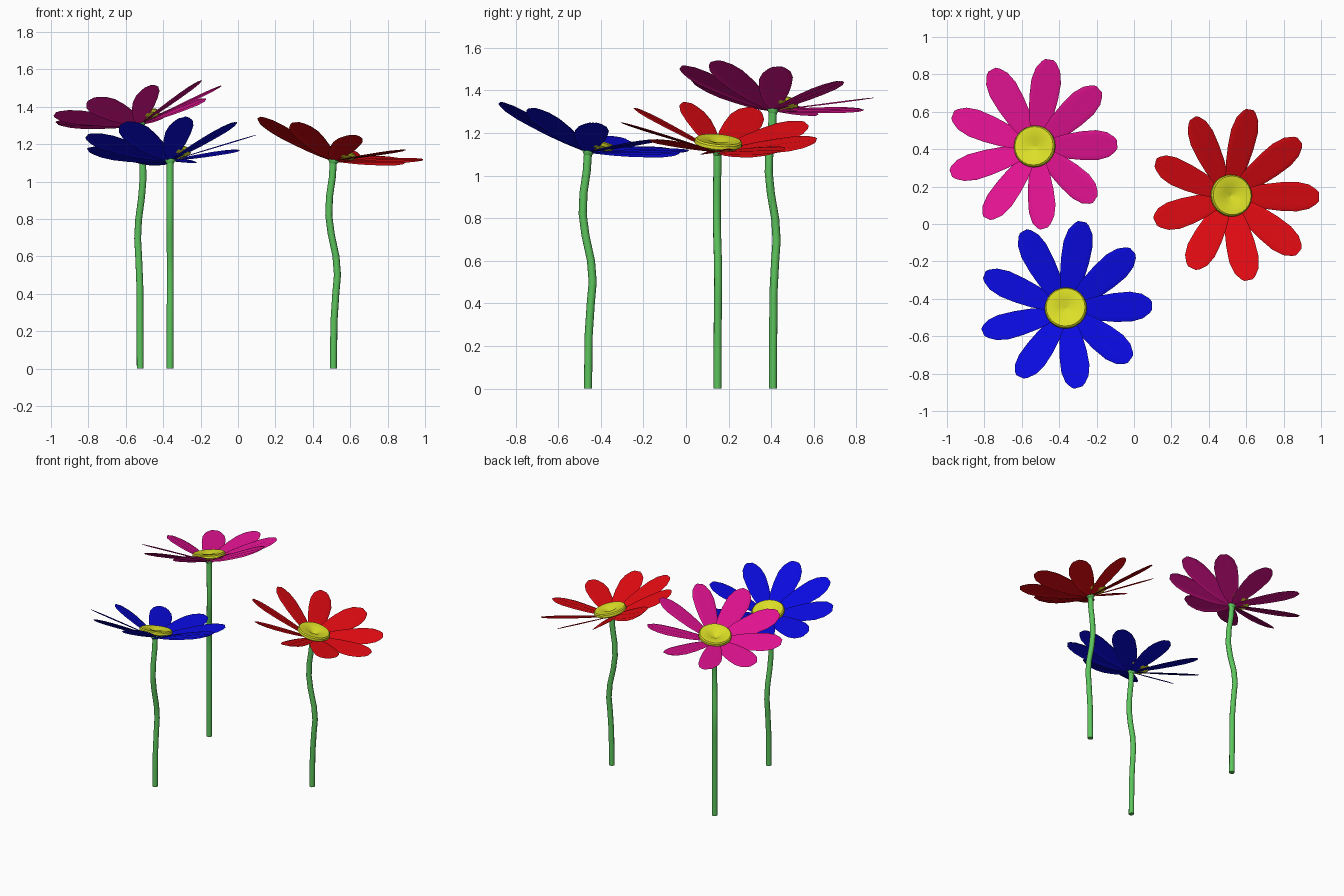
import bpy, bmesh, math
from mathutils import Matrix, Vector

if "Cube" in bpy.data.objects:
    bpy.data.objects.remove(bpy.data.objects["Cube"])

TILT = math.radians(14.5)     # flower head lean
CUP = math.radians(14.5)      # petal rise above the head plane
ROLL = math.radians(14)       # pinwheel twist of each petal


def material(name, rgb):
    m = bpy.data.materials.new(name)
    m.diffuse_color = (*rgb, 1)
    m.use_nodes = True
    m.node_tree.nodes["Principled BSDF"].inputs["Base Color"].default_value = m.diffuse_color
    return m


def finish(bm, name, mat, matrix, angle=50):
    bmesh.ops.recalc_face_normals(bm, faces=bm.faces)
    me = bpy.data.meshes.new(name)
    bm.to_mesh(me)
    bm.free()
    me.materials.append(mat)
    ob = bpy.data.objects.new(name, me)
    ob.matrix_world = matrix
    bpy.context.collection.objects.link(ob)
    bpy.ops.object.select_all(action='DESELECT')
    ob.select_set(True)
    bpy.context.view_layer.objects.active = ob
    bpy.ops.object.shade_smooth_by_angle(angle=math.radians(angle))
    return ob


def skin(bm, rings, closed):
    # bridge consecutive rows of points with quads
    rows = [[bm.verts.new(p) for p in r] for r in rings]
    n = len(rows[0])
    for a, b in zip(rows, rows[1:]):
        for i in range(n if closed else n - 1):
            j = (i + 1) % n
            bm.faces.new((a[i], a[j], b[j], b[i]))
    return rows


def circle(r, z, n, x=0):
    return [(x + r * math.cos(2 * math.pi * i / n), r * math.sin(2 * math.pi * i / n), z)
            for i in range(n)]


def lathe(name, profile, n, mat, matrix):
    bm = bmesh.new()
    rows = skin(bm, [circle(r, z, n) for r, z in profile], True)
    bm.faces.new(rows[0])
    bm.faces.new(rows[-1])
    return finish(bm, name, mat, matrix, 35)


# distance along petal, half width
OUTLINE = [(.015, .016), (.06, .032), (.11, .050), (.18, .066), (.27, .077), (.36, .080),
           (.425, .066), (.465, .040), (.480, .022)]


def petals(name, mat, matrix):
    # nine pleated petals around the head
    bm = bmesh.new()
    for k in range(9):
        rot = (Matrix.Rotation(math.radians(40 * k - 1), 3, 'Z')
               @ Matrix.Rotation(-CUP, 3, 'Y') @ Matrix.Rotation(ROLL, 3, 'X'))
        rings = []
        for r, w in OUTLINE:
            fold = .04 * w
            rings.append([rot @ Vector((r, w * (i - 3) / 3, fold if i % 2 else -fold))
                          for i in range(7)])
        skin(bm, rings, False)
    return finish(bm, name, mat, matrix)


# stem sway: height, sideways shift
SWAY = [(.25, .003), (.4, .013), (.5, .022), (.6, .014), (.72, -.012), (.82, -.025),
        (.92, -.021), (1.02, -.006), (1.11, 0)]


def stem(name, lift, mat, matrix):
    bm = bmesh.new()
    rings = [circle(.019, 0, 10)] + [circle(.019, z + lift, 10, x) for z, x in SWAY]
    rows = skin(bm, rings, True)
    bm.faces.new(rows[0])
    bm.faces.new(rows[-1])
    return finish(bm, name, mat, matrix)


green = material("stem_green", (.11, .56, .11))
yellow = material("centre_yellow", (.72, .74, .02))

# name, stem x, stem y, extra height, turn, colour
FLOWERS = [("red", .510, .148, 0, 0, (.75, .003, .006)),
           ("blue", -.363, -.46, 0, 80, (.003, .003, .74)),
           ("pink", -.523, .408, .195, 120, (.75, .006, .28))]

for name, x, y, lift, turn, rgb in FLOWERS:
    base = Matrix.Translation((x, y, 0))
    stem(name + "_stem", lift, green, base @ Matrix.Rotation(math.radians(turn + 8), 4, 'Z'))
    # head leans towards one side, petals keep their own bearing
    az = math.radians(turn + 20)
    axis = Vector((-math.sin(az), math.cos(az), 0))
    head = base @ Matrix.Translation((0, 0, 1.11 + lift)) @ Matrix.Rotation(TILT, 4, axis)
    petals(name + "_petals", material(name + "_petal", rgb), head)
    # dimpled flower centre
    lathe(name + "_centre", [(.03, .018), (.1, .03), (.113, .04), (.111, .055),
                             (.104, .062), (.046, .058), (.003, .03)],
          24, yellow, head)
    # small green cup under the head
    lathe(name + "_cup", [(.018, -.015), (.028, .0), (.028, .006)], 10, green, head)
